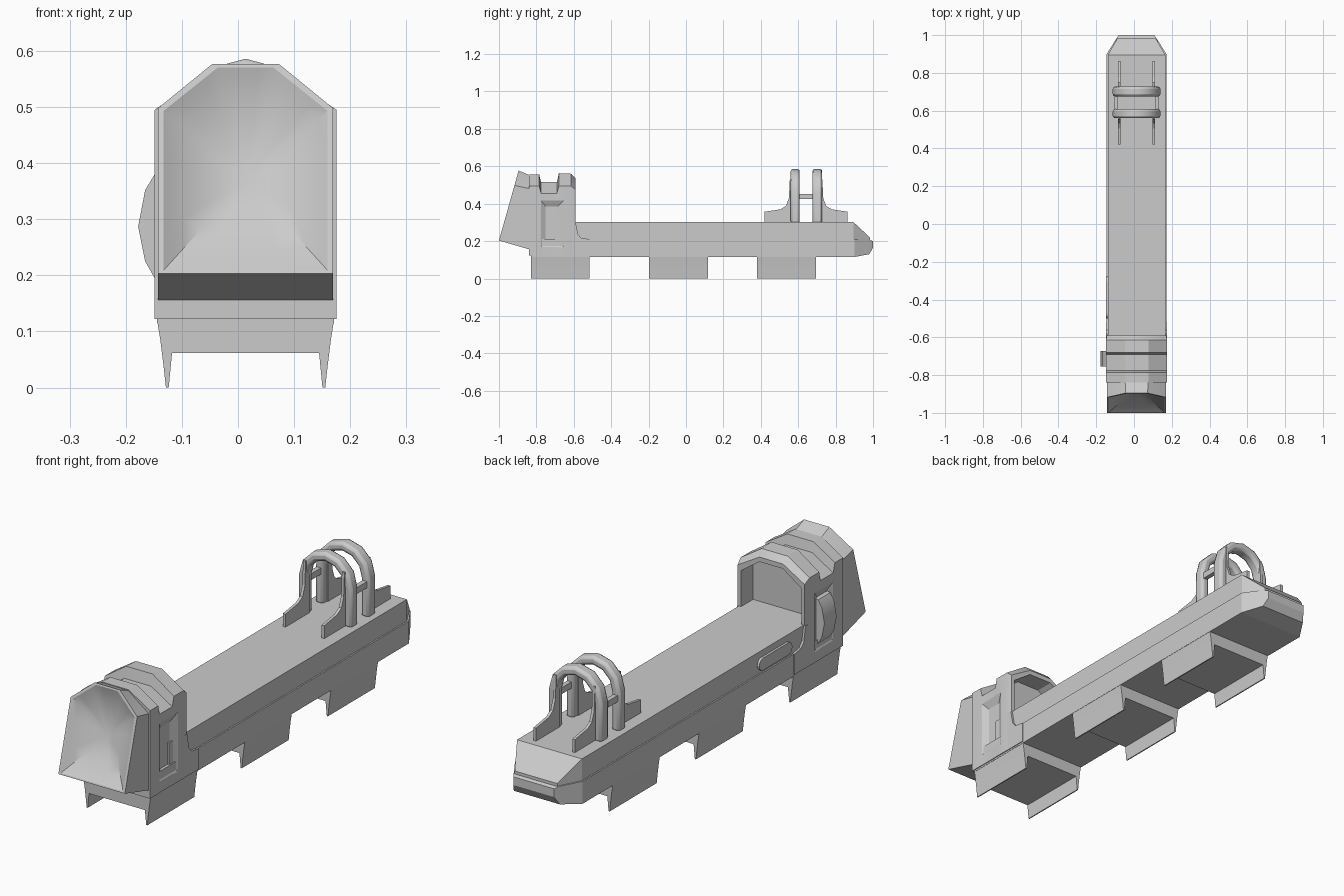
import bpy, bmesh, math

if "Cube" in bpy.data.objects:
    bpy.data.objects.remove(bpy.data.objects["Cube"])

CX = 0.0135  # the body sits slightly right of centre because of the side dial


def loft(name, rings):
    """Skin a list of equal-length rings, capping both ends."""
    bm = bmesh.new()
    vs = [[bm.verts.new((x + CX, y, z)) for x, y, z in r] for r in rings]
    n = len(rings[0])
    for a, b in zip(vs, vs[1:]):
        for i in range(n):
            j = (i + 1) % n
            bm.faces.new((a[i], a[j], b[j], b[i]))
    bm.faces.new(vs[0])
    bm.faces.new(vs[-1])
    bmesh.ops.recalc_face_normals(bm, faces=bm.faces)
    me = bpy.data.meshes.new(name)
    bm.to_mesh(me)
    bm.free()
    ob = bpy.data.objects.new(name, me)
    bpy.context.collection.objects.link(ob)
    return ob


def prism_y(name, pts, y0, y1):
    return loft(name, [[(x, y, z) for x, z in pts] for y in (y0, y1)])


def prism_x(name, pts, x0, x1):
    return loft(name, [[(x, y, z) for y, z in pts] for x in (x0, x1)])


def box_ring(y, h, z0, z1):
    return [(-h, y, z0), (h, y, z0), (h, y, z1), (-h, y, z1)]


def arch(h, z0, zs, t, zt):
    """Six-sided outline with chamfered shoulders."""
    return [(-h, z0), (h, z0), (h, zs), (t, zt), (-t, zt), (-h, zs)]


def activate(ob):
    bpy.ops.object.select_all(action='DESELECT')
    ob.select_set(True)
    bpy.context.view_layer.objects.active = ob


def smooth(ob, angle=35):
    activate(ob)
    bpy.ops.object.shade_smooth_by_angle(angle=math.radians(angle))


def cut(ob, cutter):
    m = ob.modifiers.new("cut", 'BOOLEAN')
    m.operation, m.solver, m.object = 'DIFFERENCE', 'EXACT', cutter
    activate(ob)
    bpy.ops.object.modifier_apply(modifier=m.name)
    bpy.data.objects.remove(cutter)


def bevel(ob, width, segments=2):
    m = ob.modifiers.new("bevel", 'BEVEL')
    m.width, m.segments = width, segments
    m.limit_method, m.angle_limit = 'ANGLE', math.radians(50)


# Long body: wider lower rail and narrower top deck, both tapered at the back
loft("lower_rail", [box_ring(-0.83, 0.158, 0.115, 0.21), box_ring(0.9, 0.158, 0.115, 0.21),
                    box_ring(0.98, 0.108, 0.13, 0.207), box_ring(1.0, 0.095, 0.165, 0.2)])
loft("top_deck", [box_ring(-0.7, 0.152, 0.2, 0.302), box_ring(0.895, 0.152, 0.2, 0.302),
                  box_ring(0.985, 0.1, 0.19, 0.218)])

# Head block with a groove over the top
head = loft("head_block", [[(x, y, z) for x, z in arch(h, 0.122, zs, t, zt)] for y, h, zs, t, zt in (
    (-0.84, 0.162, 0.495, 0.062, 0.557), (-0.785, 0.162, 0.495, 0.062, 0.557),
    (-0.775, 0.161, 0.455, 0.062, 0.515), (-0.69, 0.161, 0.455, 0.062, 0.515),
    (-0.68, 0.162, 0.495, 0.062, 0.563), (-0.615, 0.162, 0.495, 0.062, 0.56),
    (-0.59, 0.157, 0.475, 0.055, 0.535))])
# Arched window at the back of the head
cut(head, prism_y("window_cutter", arch(0.141, 0.29, 0.455, 0.055, 0.515), -0.67, -0.5))
# Sloped recesses in both sides
for s in (-1, 1):
    cut(head, loft("recess_cutter", [
        [(s * x, y0, z0), (s * x, y1, z0), (s * x, y1, z1), (s * x, y0, z1)]
        for x, y0, y1, z0, z1 in ((0.17, -0.79, -0.635, 0.15, 0.435),
                                  (0.146, -0.75, -0.685, 0.2, 0.385))]))
smooth(head, 25)

# Curved foot joining the head to the rail
prism_x("head_foot", [(-0.62, 0.122), (-0.515, 0.122), (-0.515, 0.21), (-0.56, 0.217),
                      (-0.578, 0.238), (-0.59, 0.3), (-0.62, 0.3)], -0.161, 0.161)


# Hood: slanted front opening with a dished lens
def split(ring, k=4):
    out = []
    for a, b in zip(ring, ring[1:] + ring[:1]):
        out += [tuple(p + (q - p) * i / k for p, q in zip(a, b)) for i in range(k)]
    return out


def slant(z):
    return -1 + (z - 0.203) / 0.374 * 0.105


back = [(x, -0.835, z) for x, z in arch(0.156, 0.155, 0.48, 0.06, 0.552)]
front = [(x, slant(z), z) for x, z in arch(0.156, 0.203, 0.498, 0.059, 0.577)]
rim = split([(x, slant(z), z) for x, z in arch(0.146, 0.209, 0.493, 0.05, 0.57)])
rings = [split(back), split(front), rim]
for r in (0.9, 0.75, 0.55, 0.35, 0.15):
    ring = []
    for x, y, z in rim:
        zz = 0.37 + (z - 0.37) * r
        ring.append((x * r, slant(zz) + 0.055 * (1 - r * r), zz))
    rings.append(ring)
smooth(loft("hood", rings), 25)

# Adjustment dial on the left of the head
smooth(prism_y("side_dial", [(-0.13, 0.19), (-0.162, 0.195), (-0.179, 0.225), (-0.1915, 0.287),
                             (-0.179, 0.352), (-0.162, 0.38), (-0.13, 0.385)], -0.755, -0.673))

# Capsule button on the left of the deck
caps = []
for yc, start in ((-0.305, -90), (-0.475, 90)):
    for i in range(7):
        a = math.radians(start + 30 * i)
        caps.append((yc + 0.026 * math.cos(a), 0.248 + 0.026 * math.sin(a)))
prism_x("side_button", caps, -0.162, -0.14)

# Three mounting clips underneath
half = [(0.158, 0.122), (0.152, 0.085), (0.147, 0.045), (0.142, 0), (0.137, 0), (0.131, 0.062)]
clip = half + [(-x, z) for x, z in reversed(half)]
for i, (y0, y1) in enumerate(((-0.83, -0.515), (-0.197, 0.117), (0.38, 0.695))):
    smooth(prism_y(f"clip_{i + 1}", clip, y0, y1))


# Rear sight: two arches
def arc(r):
    return [(r * math.cos(math.pi * i / 6), 0.46 + r * math.sin(math.pi * i / 6)) for i in range(7)]


outline = [(0.126, 0.295)] + arc(0.126) + [(-0.126, 0.295), (-0.088, 0.295)] \
    + arc(0.088)[::-1] + [(0.088, 0.295)]
for name, y0, y1 in (("sight_arch_front", 0.56, 0.608), ("sight_arch_rear", 0.676, 0.728)):
    ob = prism_y(name, outline, y0, y1)
    bevel(ob, 0.012)
    smooth(ob)

# Curved side wings and cross pins of the sight
wing = [(0.42, 0.298), (0.42, 0.357), (0.505, 0.37), (0.535, 0.388), (0.55, 0.43),
        (0.555, 0.53), (0.58, 0.53), (0.58, 0.298)]
for s, side in ((-1, "left"), (1, "right")):
    a, b = s * 0.085, s * 0.097
    prism_x(f"wing_front_{side}", wing, a, b)
    prism_x(f"wing_rear_{side}", [(1.284 - y, z) for y, z in wing], a, b)
    prism_x(f"sight_pin_{side}", [(0.59, 0.425), (0.69, 0.425), (0.69, 0.452), (0.59, 0.452)],
            s * 0.098, s * 0.118)
